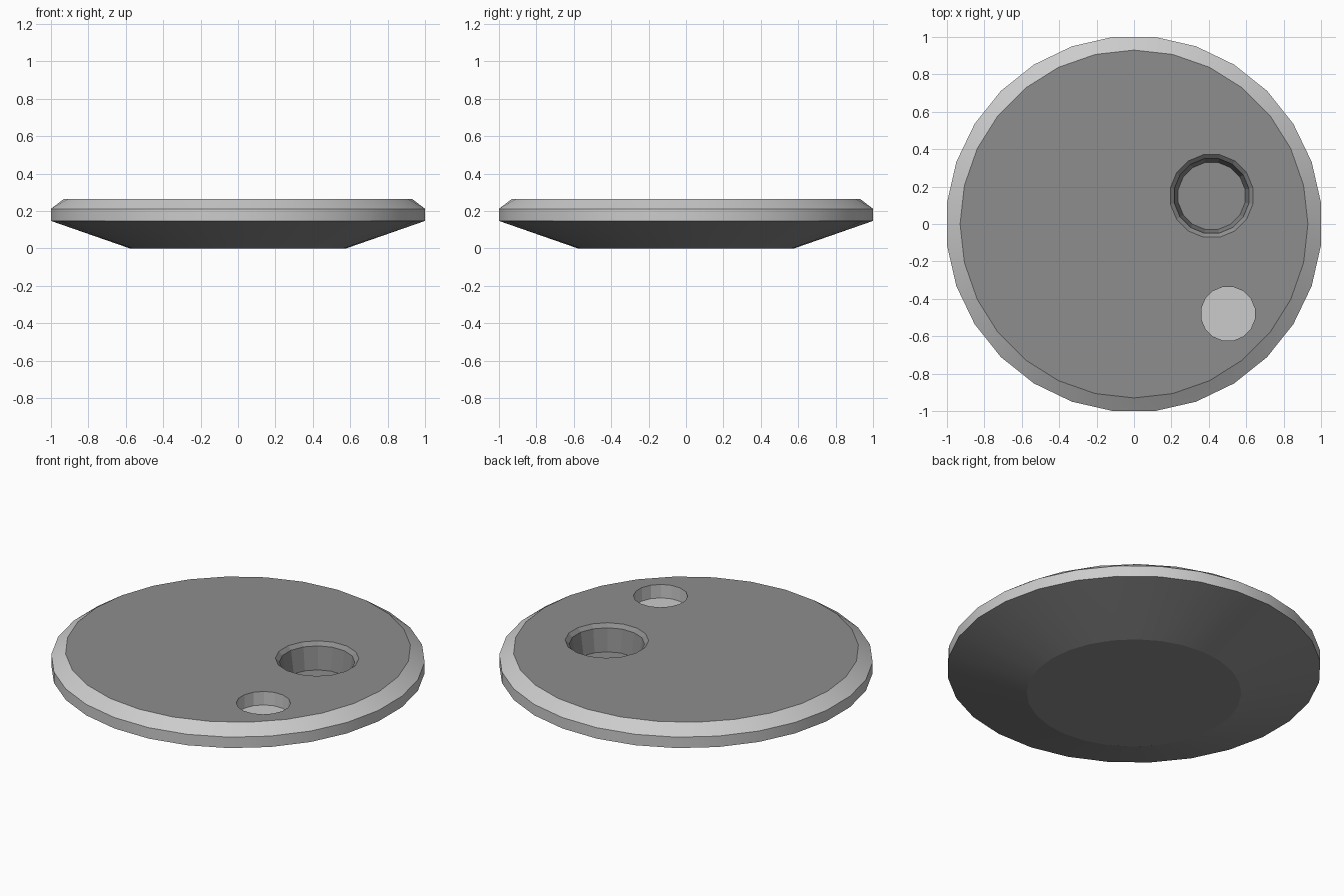
import bpy, bmesh, math

if "Cube" in bpy.data.objects:
    bpy.data.objects.remove(bpy.data.objects["Cube"])


def grey(name, v):
    m = bpy.data.materials.new(name)
    m.diffuse_color = (v, v, v, 1)
    m.use_nodes = True
    m.node_tree.nodes["Principled BSDF"].inputs["Base Color"].default_value = m.diffuse_color
    return m


dark = grey("dark_grey", 0.27)
light = grey("light_grey", 0.8)


def lathe(name, rings, n, band_mats, centre=(0, 0)):
    """Stack rings (radius, z, half-step phase) into a closed solid.
    band_mats: bottom cap, each band, top cap."""
    bm = bmesh.new()
    loops = []
    for r, z, ph in rings:
        loops.append([bm.verts.new((centre[0] + r * math.cos(2 * math.pi * (i + ph) / n),
                                    centre[1] + r * math.sin(2 * math.pi * (i + ph) / n), z))
                      for i in range(n)])
    bm.faces.new(loops[0][::-1]).material_index = band_mats[0]
    for k in range(len(loops) - 1):
        a, b = loops[k], loops[k + 1]
        pa, pb = rings[k][2], rings[k + 1][2]
        for i in range(n):
            j = (i + 1) % n
            if pa == pb:
                quads = [(a[i], a[j], b[j], b[i])]
            elif pb > pa:
                quads = [(a[i], a[j], b[i]), (a[j], b[j], b[i])]
            else:
                quads = [(a[i], b[j], b[i]), (a[i], a[j], b[j])]
            for q in quads:
                bm.faces.new(q).material_index = band_mats[k + 1]
    bm.faces.new(loops[-1]).material_index = band_mats[-1]
    bmesh.ops.recalc_face_normals(bm, faces=bm.faces)
    me = bpy.data.meshes.new(name)
    bm.to_mesh(me)
    bm.free()
    me.materials.append(dark)
    me.materials.append(light)
    ob = bpy.data.objects.new(name, me)
    bpy.context.collection.objects.link(ob)
    return ob


# Disc with tapered underside, straight rim and chamfered top edge
N = 28
R = 1 / math.cos(math.pi / N)
disc = lathe("disc", [(0.578, 0, 0), (R, 0.147, 0.5), (R, 0.212, 0.5), (0.93, 0.265, 0)],
             N, [0, 0, 1, 1, 0])

# Smooth shading across the disc facets, before cutting
bpy.context.view_layer.objects.active = disc
disc.select_set(True)
bpy.ops.object.shade_smooth_by_angle(angle=math.radians(16))

# Cutters: large stepped well and small shallow dimple
well = lathe("well_cutter",
             [(0.182, 0.112, 0.5), (0.203, 0.245, 0.5), (0.225, 0.265, 0.5), (0.247, 0.285, 0.5)],
             16, [0] * 5, (0.415, 0.15))
dimple = lathe("dimple_cutter", [(0.146, 0.185, 0.5), (0.146, 0.3, 0.5)],
               16, [1] * 3, (0.503, -0.48))

for cutter in (well, dimple):
    cutter.hide_render = True
    mod = disc.modifiers.new(cutter.name, 'BOOLEAN')
    mod.operation = 'DIFFERENCE'
    mod.solver = 'EXACT'
    mod.object = cutter
